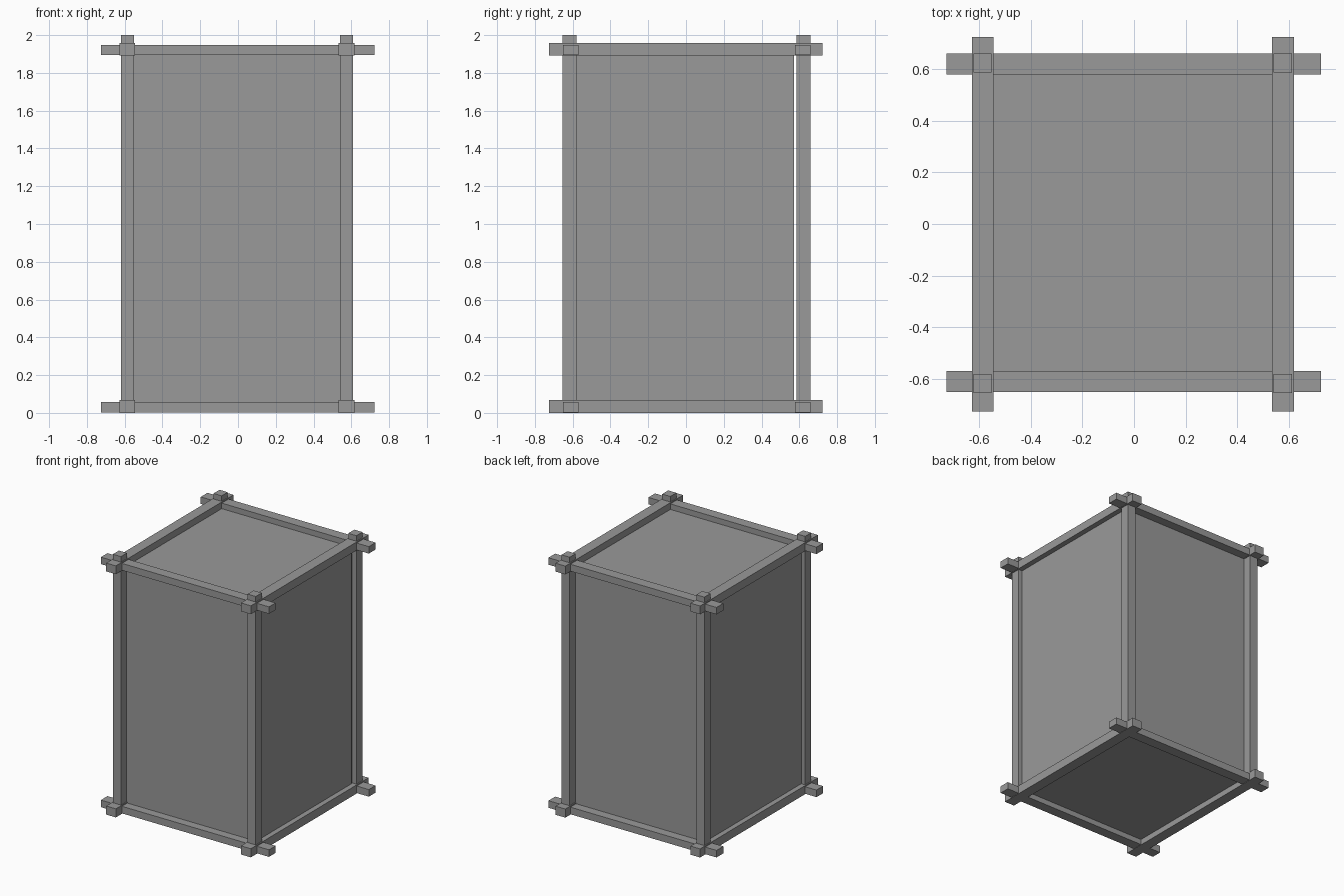
import bpy
import bmesh
from mathutils import Vector

cube = bpy.data.objects.get("Cube")
if cube:
    bpy.data.objects.remove(cube, do_unlink=True)

# One plain grey for the whole model
grey = bpy.data.materials.new("plain grey")
grey.use_nodes = True
grey.diffuse_color = (0.32, 0.32, 0.32, 1)
grey.node_tree.nodes["Principled BSDF"].inputs["Base Color"].default_value = grey.diffuse_color


def box(name, x, y, z):
    """Box given by its (min, max) range on each axis."""
    ranges = (x, y, z)
    bm = bmesh.new()
    bmesh.ops.create_cube(bm, size=1)
    size = Vector([hi - lo for lo, hi in ranges])
    centre = Vector([(hi + lo) / 2 for lo, hi in ranges])
    bmesh.ops.scale(bm, vec=size, verts=bm.verts)
    bmesh.ops.translate(bm, vec=centre, verts=bm.verts)
    mesh = bpy.data.meshes.new(name)
    bm.to_mesh(mesh)
    bm.free()
    mesh.materials.append(grey)
    obj = bpy.data.objects.new(name, mesh)
    bpy.context.collection.objects.link(obj)
    return obj


SPAN = (-0.725, 0.722)
POST_X = {"right": (-0.62, -0.55), "left": (0.54, 0.61)}
POST_Y = {"front": (-0.653, -0.579), "back": (0.585, 0.659)}
BEAM_X = {"right": (-0.627, -0.544), "left": (0.533, 0.618)}
BEAM_Y = {"front": (-0.65, -0.569), "back": (0.577, 0.66)}

# Corner posts
for side, x in POST_X.items():
    for end, y in POST_Y.items():
        box(f"{end}_{side}_post", x, y, (0, 2))

# Crossing beams at the bottom and top, overshooting the corners
for end, y in BEAM_Y.items():
    box(f"bottom_{end}_beam", SPAN, y, (0.003, 0.058))
    box(f"top_{end}_beam", SPAN, y, (1.894, 1.948))
for side, x in BEAM_X.items():
    box(f"bottom_{side}_beam", x, SPAN, (0, 0.067))
    box(f"top_{side}_beam", x, SPAN, (1.892, 1.957))

# Thin recessed wall panels
WALL_Z = (0.04, 1.91)
box("front_panel", (-0.575, 0.57), (-0.584, -0.578), WALL_Z)
box("back_panel", (-0.575, 0.57), (0.584, 0.59), WALL_Z)
box("right_panel", (-0.587, -0.581), (-0.582, 0.573), WALL_Z)
box("left_panel", (0.571, 0.577), (-0.582, 0.573), WALL_Z)

# Recessed floor and roof panels
box("floor_panel", (-0.575, 0.57), (-0.58, 0.58), (0.045, 0.051))
box("roof_panel", (-0.575, 0.57), (-0.58, 0.58), (1.899, 1.905))
